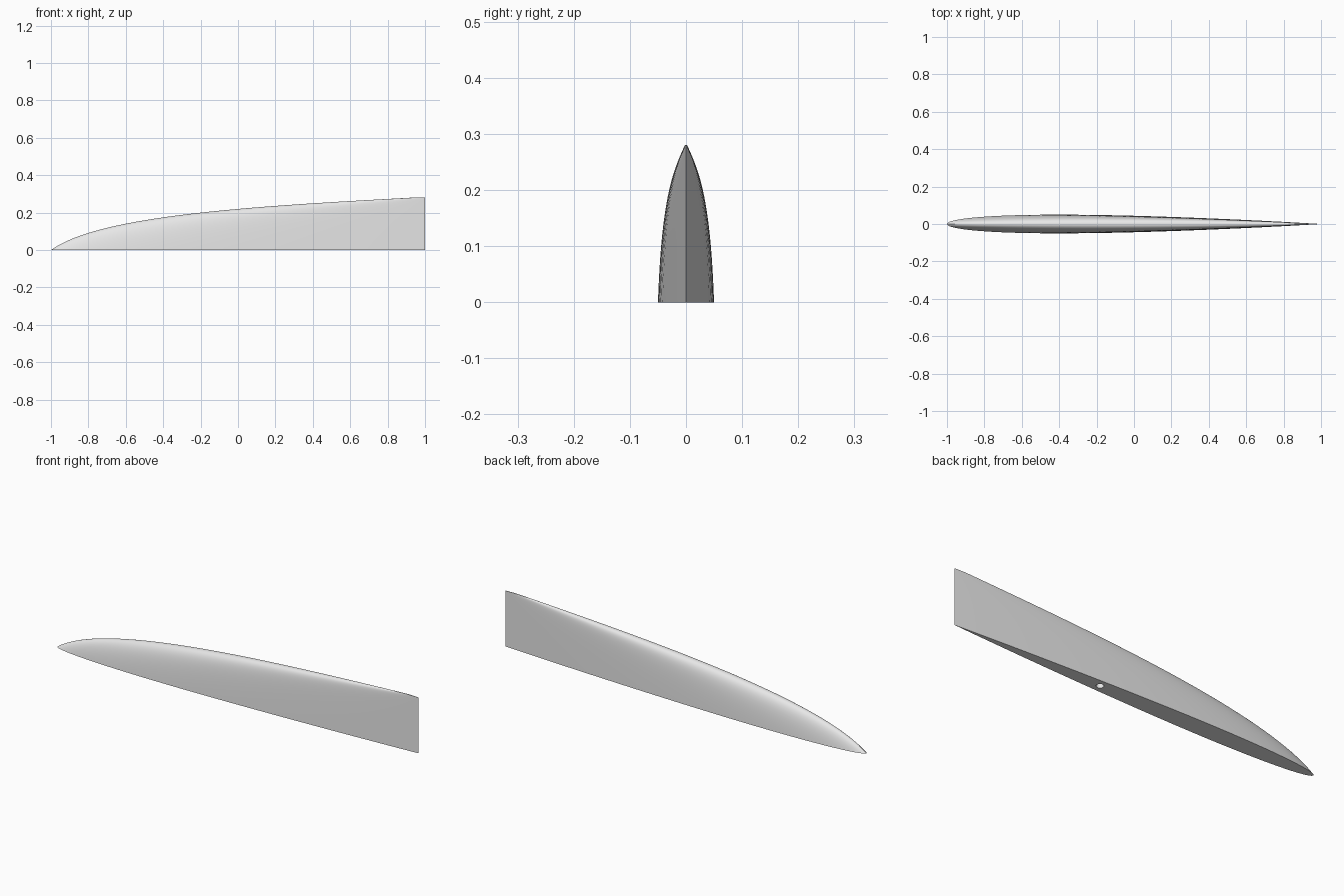
import bpy, bmesh, math
from mathutils import Vector
from mathutils.geometry import interpolate_bezier

if "Cube" in bpy.data.objects:
    bpy.data.objects.remove(bpy.data.objects["Cube"], do_unlink=True)

grey = bpy.data.materials.new("light_grey")
grey.use_nodes = True
grey.diffuse_color = (0.8, 0.8, 0.8, 1)
grey.node_tree.nodes["Principled BSDF"].inputs["Base Color"].default_value = (0.8, 0.8, 0.8, 1)

SIDE = 36       # points along each side of the section
LAYERS = 48     # sections from root to tip
TAIL = 1.0      # straight trailing edge


def half_thickness(u):
    """Half thickness of a slim symmetric aerofoil, per unit chord."""
    return 0.25 * (0.2969 * math.sqrt(u) - 0.126 * u - 0.3516 * u**2
                   + 0.2843 * u**3 - 0.1036 * u**4)


def section(nose, z):
    """Closed loop: tail, one side to the nose, other side back."""
    chord = TAIL - nose
    loop = []
    for i in range(2 * SIDE):
        a = math.pi * i / SIDE
        u = 0.5 + 0.5 * math.cos(a)
        side = 1 if i <= SIDE else -1
        y = 0 if i in (0, SIDE) else side * half_thickness(u) * chord
        loop.append((nose + u * chord, y, z))
    return loop


# Fin blade: stacked sections following the curved leading edge
edge = interpolate_bezier(Vector((-1, 0, 0)), Vector((-0.74, 0, 0.19)),
                          Vector((0.1, 0, 0.235)), Vector((0.92, 0, 0.28)), LAYERS)
bm = bmesh.new()
rings = [[bm.verts.new(p) for p in section(e.x, e.z)] for e in edge]
for low, high in zip(rings, rings[1:]):
    for i in range(2 * SIDE):
        j = (i + 1) % (2 * SIDE)
        bm.faces.new((low[i], low[j], high[j], high[i]))
bm.faces.new(rings[0])
bm.faces.new(rings[-1])
bmesh.ops.recalc_face_normals(bm, faces=bm.faces)
mesh = bpy.data.meshes.new("fin_blade")
bm.to_mesh(mesh)
bm.free()
mesh.materials.append(grey)
fin = bpy.data.objects.new("fin_blade", mesh)
bpy.context.collection.objects.link(fin)

# Mounting hole in the flat root
bpy.ops.mesh.primitive_cylinder_add(vertices=32, radius=0.017, depth=0.2, location=(0.19, 0, 0))
cutter = bpy.context.object
cutter.name = "hole_cutter"
cutter.hide_render = True
cutter.data.materials.append(grey)

cut = fin.modifiers.new("mounting_hole", "BOOLEAN")
cut.operation = "DIFFERENCE"
cut.solver = "EXACT"
cut.object = cutter
bpy.ops.object.select_all(action="DESELECT")
fin.select_set(True)
bpy.context.view_layer.objects.active = fin
bpy.ops.object.modifier_apply(modifier=cut.name)
bpy.data.objects.remove(cutter, do_unlink=True)

bpy.ops.object.shade_smooth_by_angle(angle=math.radians(30))
